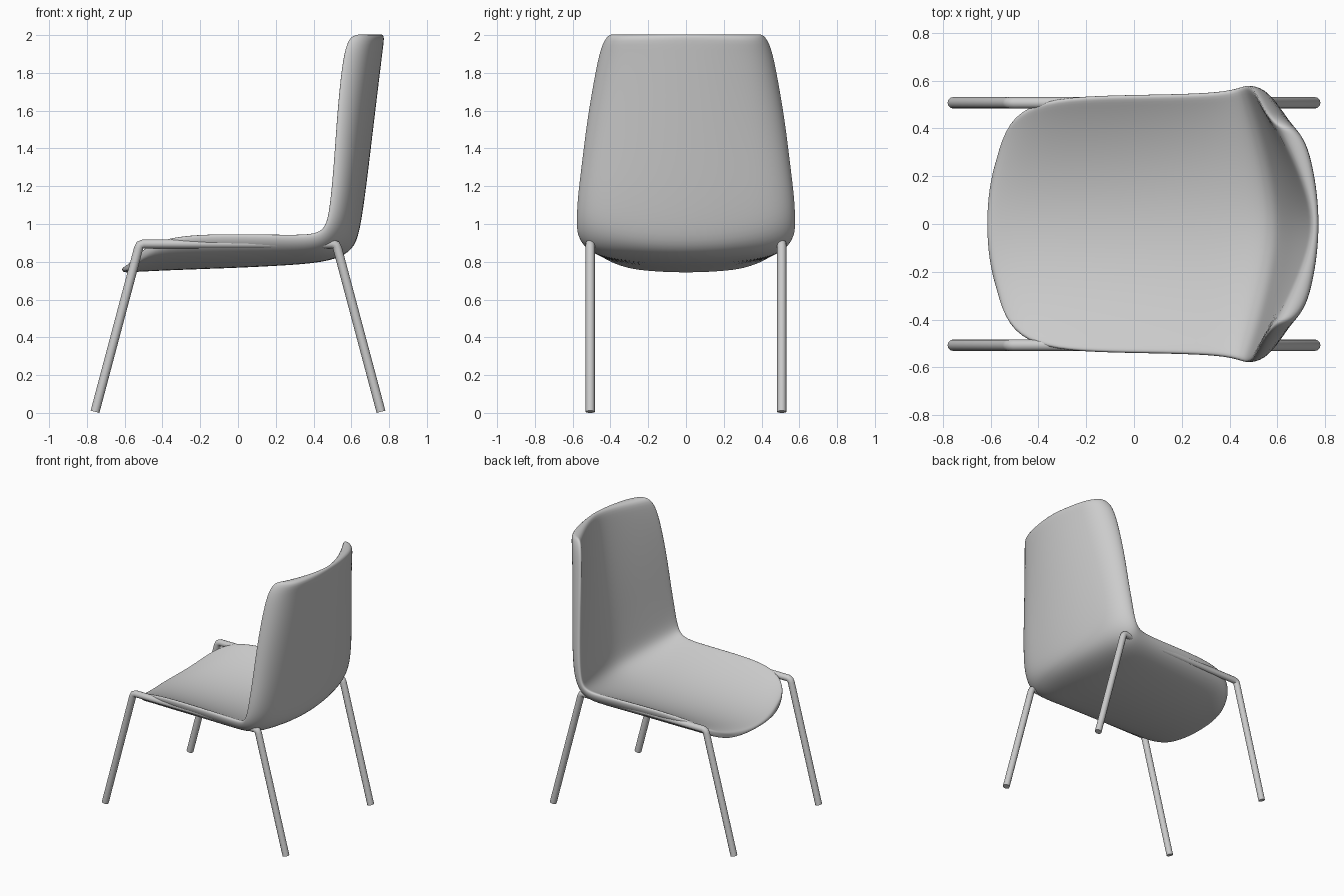
import bpy, bmesh, math
from mathutils import Vector

if "Cube" in bpy.data.objects:
    bpy.data.objects.remove(bpy.data.objects["Cube"])

# Shell stations from seat front to back top:
# centre x, centre z, edge x, edge z, half width
STATIONS = [
    (-0.616, 0.758, -0.575, 0.768, 0.27),
    (-0.57, 0.760, -0.53, 0.835, 0.43),
    (-0.48, 0.764, -0.41, 0.912, 0.512),
    (-0.30, 0.772, -0.22, 0.94, 0.537),
    (0.00, 0.782, 0.05, 0.94, 0.542),
    (0.25, 0.795, 0.29, 0.935, 0.547),
    (0.42, 0.808, 0.41, 0.938, 0.56),
    (0.54, 0.835, 0.46, 0.97, 0.58),
    (0.61, 0.885, 0.485, 1.04, 0.58),
    (0.637, 1.00, 0.50, 1.15, 0.574),
    (0.665, 1.20, 0.514, 1.30, 0.555),
    (0.695, 1.45, 0.53, 1.55, 0.525),
    (0.731, 1.75, 0.55, 1.78, 0.485),
    (0.755, 1.945, 0.575, 1.945, 0.452),
    (0.763, 2.006, 0.615, 2.006, 0.41),
]
# Position across the shell and bulge of the outer skin there
COLS = [(0, 0), (0.28, 0), (0.55, 0.010), (0.78, 0.036), (0.93, 0.042), (1, 0.016)]
COLS = [(-s, b) for s, b in COLS[:0:-1]] + COLS
HALF = 0.016  # half of the shell thickness at the centre line


def smooth(obj, angle):
    bpy.ops.object.select_all(action='DESELECT')
    obj.select_set(True)
    bpy.context.view_layer.objects.active = obj
    bpy.ops.object.shade_smooth_by_angle(angle=math.radians(angle))


# One skin of the shell; the outer skin bulges towards the wings
def skin(bm, side):
    rows = []
    last = len(STATIONS) - 1
    for k, (cx, cz, ex, ez, w) in enumerate(STATIONS):
        a, b = STATIONS[max(k - 1, 0)], STATIONS[min(k + 1, last)]
        d = Vector((b[0] - a[0], b[1] - a[1])).normalized()
        n = Vector((-d.y, d.x)) * side
        if k == last:
            n.y = 0
        back = min(max((k - 5) / 4, 0), 1)
        power = 2.0 - 0.5 * back if side > 0 else 2.6
        row = []
        for s, bulge in COLS:
            t = abs(s) ** power
            o = n * (HALF + (bulge * min(k / 3, 1) if side < 0 else 0))
            row.append(bm.verts.new((cx + (ex - cx) * t + o.x, w * s,
                                     cz + (ez - cz) * t + o.y)))
        rows.append(row)
    for a, b in zip(rows, rows[1:]):
        for i in range(len(COLS) - 1):
            bm.faces.new((a[i], b[i], b[i + 1], a[i + 1]))
    # boundary loop
    return (rows[0] + [r[-1] for r in rows[1:-1]] + rows[-1][::-1]
            + [r[0] for r in rows[-2:0:-1]])


# Seat shell: inner and outer skins joined by a rim, then subdivided
bm = bmesh.new()
inner, outer = skin(bm, 1), skin(bm, -1)
for i in range(len(inner)):
    j = (i + 1) % len(inner)
    bm.faces.new((inner[i], inner[j], outer[j], outer[i]))
bmesh.ops.recalc_face_normals(bm, faces=bm.faces)
me = bpy.data.meshes.new("seat_shell")
bm.to_mesh(me)
bm.free()
shell = bpy.data.objects.new("seat_shell", me)
bpy.context.collection.objects.link(shell)
sub = shell.modifiers.new("smooth", 'SUBSURF')
sub.levels = sub.render_levels = 2
smooth(shell, 180)


# Side frames: front leg, rail and back leg bent from one tube
def side_frame(name, y):
    pts = [(-0.757, 0.006), (-0.527, 0.870), (-0.519, 0.888), (-0.500, 0.895),
           (0.500, 0.895), (0.519, 0.888), (0.527, 0.870), (0.757, 0.006)]
    cu = bpy.data.curves.new(name, 'CURVE')
    cu.dimensions = '3D'
    cu.bevel_depth = 0.024
    cu.bevel_resolution = 4
    cu.use_fill_caps = True
    sp = cu.splines.new('POLY')
    sp.points.add(len(pts) - 1)
    for p, (x, z) in zip(sp.points, pts):
        p.co = (x, y, z, 1)
    obj = bpy.data.objects.new(name, cu)
    bpy.context.collection.objects.link(obj)
    bpy.ops.object.select_all(action='DESELECT')
    obj.select_set(True)
    bpy.context.view_layer.objects.active = obj
    bpy.ops.object.convert(target='MESH')
    smooth(bpy.context.view_layer.objects.active, 40)


side_frame("leg_frame_right", -0.507)
side_frame("leg_frame_left", 0.507)
